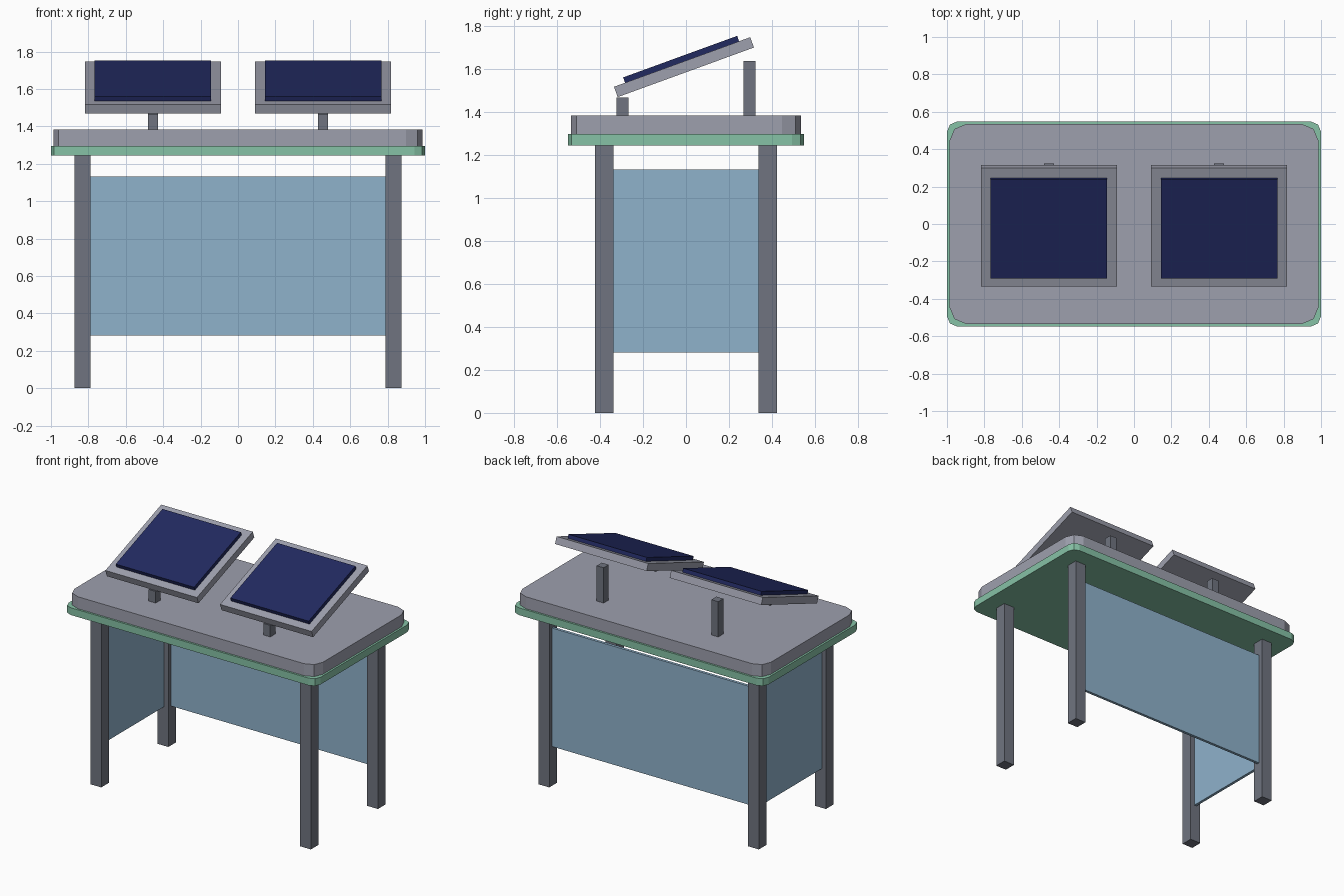
import bpy, bmesh
from math import radians
from mathutils import Matrix, Vector

cube = bpy.data.objects.get("Cube")
if cube:
    bpy.data.objects.remove(cube, do_unlink=True)


def material(name, rgb):
    mat = bpy.data.materials.new(name)
    mat.use_nodes = True
    mat.diffuse_color = (*rgb, 1)
    mat.node_tree.nodes["Principled BSDF"].inputs["Base Color"].default_value = (*rgb, 1)
    return mat


light_grey = material("light grey", (0.34, 0.35, 0.42))
dark_grey = material("dark grey", (0.16, 0.175, 0.215))
green = material("soft green", (0.24, 0.54, 0.38))
blue = material("pale blue", (0.275, 0.445, 0.60))
navy = material("navy", (0.0155, 0.0225, 0.118))


def box(name, centre, size, mat, tilt=0.0, corner=0.0):
    """Box with an optional tilt about x and rounded vertical corners."""
    bm = bmesh.new()
    bmesh.ops.create_cube(bm, size=1, matrix=Matrix.Diagonal((*size, 1)))
    if corner:
        upright = [e for e in bm.edges
                   if abs(e.verts[0].co.z - e.verts[1].co.z) > size[2] / 2]
        bmesh.ops.bevel(bm, geom=upright, offset=corner, segments=2,
                        profile=0.5, affect='EDGES')
    mesh = bpy.data.meshes.new(name)
    bm.to_mesh(mesh)
    bm.free()
    mesh.materials.append(mat)
    obj = bpy.data.objects.new(name, mesh)
    obj.location = centre
    obj.rotation_euler.x = tilt
    bpy.context.collection.objects.link(obj)
    return obj


# Table top: green base board with a thicker grey slab on it
box("base_board", (0, 0, 1.27), (2, 1.096, 0.052), green, corner=0.055)
box("top_slab", (0, 0, 1.339), (1.972, 1.068, 0.086), light_grey, corner=0.088)

# Four square legs
leg_x, leg_y, leg_w = 0.832, 0.38, 0.085
for side, sx in (("right", -1), ("left", 1)):
    for end, sy in (("front", -1), ("back", 1)):
        box(f"{end}_{side}_leg", (sx * leg_x, sy * leg_y, 0.622),
            (leg_w, leg_w, 1.244), dark_grey)

# Infill panels between the legs, at the back and on one side only
panel_z, panel_h, panel_t = 0.706, 0.85, 0.02
box("back_panel", (0, leg_y, panel_z),
    (2 * leg_x - leg_w, panel_t, panel_h), blue)
box("side_panel", (-leg_x, 0, panel_z),
    (panel_t, 2 * leg_y - leg_w, panel_h), blue)

# Two tilted displays, each with a short front post and a tall back post
tilt = radians(20)
normal = Matrix.Rotation(tilt, 3, 'X') @ Vector((0, 0, 1))
slab_top = 1.382
for side, x in (("right", -0.455), ("left", 0.455)):
    centre = Vector((x, -0.0095, 1.607))
    box(f"{side}_display_frame", centre, (0.727, 0.674, 0.051), light_grey, tilt)
    box(f"{side}_display_screen", centre + normal * 0.0385,
        (0.622, 0.564, 0.027), navy, tilt)
    for end, y, top in (("front", -0.295, 1.465), ("back", 0.295, 1.635)):
        box(f"{side}_display_{end}_post", (x, y, (slab_top + top) / 2),
            (0.055, 0.057, top - slab_top), dark_grey)
